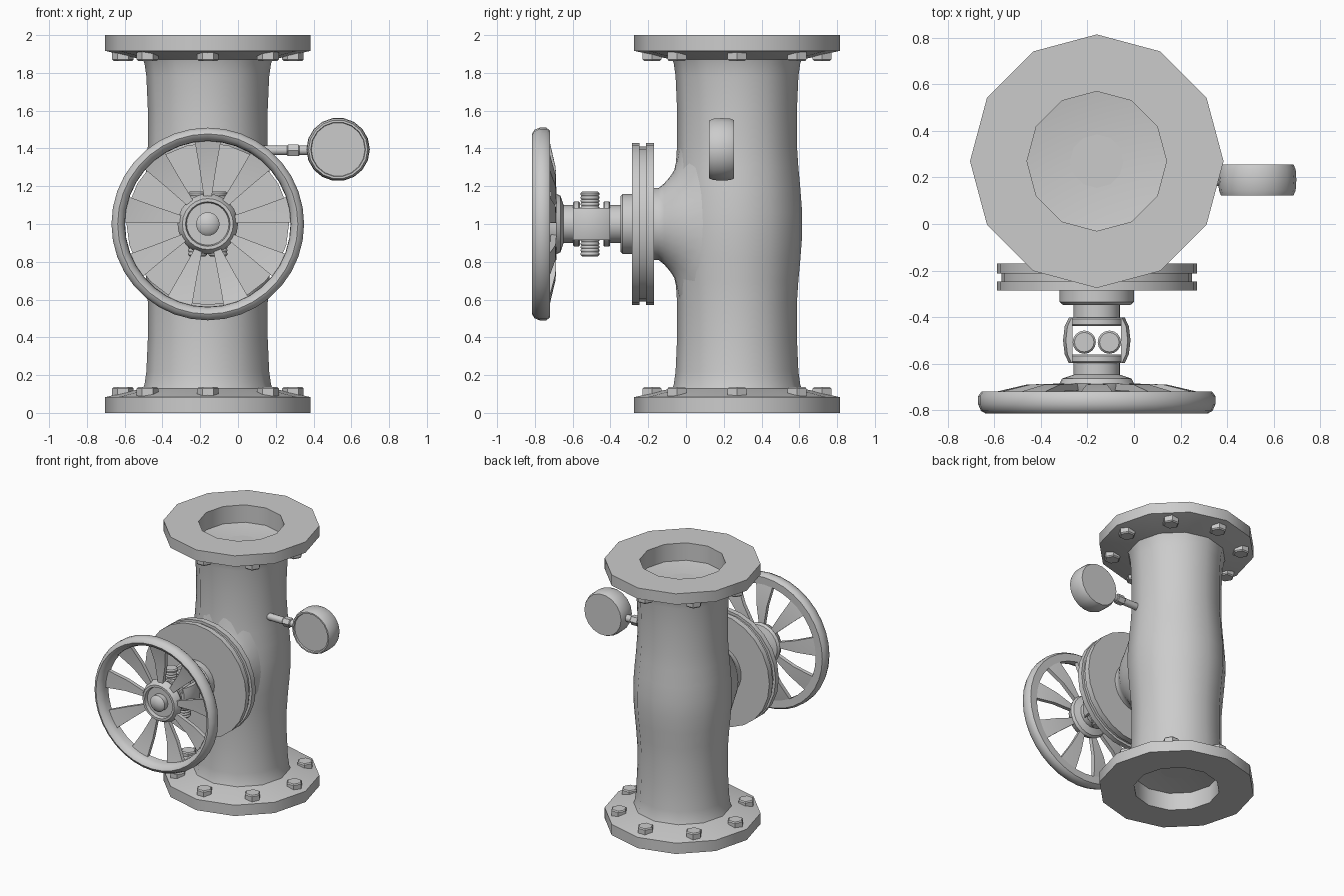
import bpy, bmesh
from math import sin, cos, pi, radians, sqrt

if "Cube" in bpy.data.objects:
    bpy.data.objects.remove(bpy.data.objects["Cube"])

CX, CY, CZ = -0.16, 0.27, 1.0   # pipe axis (x, y) and branch height


def finish(name, bm):
    bmesh.ops.remove_doubles(bm, verts=bm.verts, dist=1e-5)
    bmesh.ops.recalc_face_normals(bm, faces=bm.faces)
    me = bpy.data.meshes.new(name)
    bm.to_mesh(me)
    bm.free()
    ob = bpy.data.objects.new(name, me)
    bpy.context.collection.objects.link(ob)
    return ob


def bridge(bm, rings, closed=False):
    """Join equal-length closed loops of points with quads."""
    loops = [[bm.verts.new(p) for p in ring] for ring in rings]
    pairs = list(zip(loops, loops[1:])) + ([(loops[-1], loops[0])] if closed else [])
    n = len(loops[0])
    for a, b in pairs:
        for i in range(n):
            j = (i + 1) % n
            bm.faces.new((a[i], a[j], b[j], b[i]))


def lathe(name, profile, center, axis='Z', segs=24, closed=False, phase=0.0):
    """Revolve (radius, position) points about an axis through center."""
    cx, cy, cz = center
    rings = []
    for r, h in profile:
        ring = []
        for i in range(segs):
            t = 2 * pi * i / segs + phase
            a, b = r * cos(t), r * sin(t)
            p = {'Z': (a, b, h), 'Y': (a, h, b), 'X': (h, a, b)}[axis]
            ring.append((p[0] + cx, p[1] + cy, p[2] + cz))
        rings.append(ring)
    bm = bmesh.new()
    bridge(bm, rings, closed)
    return finish(name, bm)


def rod(name, r, h0, h1, center, axis, segs=16, ch=0.006):
    """Chamfered solid cylinder."""
    return lathe(name, [(0, h0), (r - ch, h0), (r, h0 + ch), (r, h1 - ch),
                        (r - ch, h1), (0, h1)], center, axis, segs)


PIPE = (CX, CY, 0)
STEM = (CX, 0, CZ)

# Main pipe with a swollen middle, symmetric top to bottom
half = [(0.35, 0.11), (0.335, 0.15), (0.325, 0.22), (0.317, 0.40), (0.317, 0.58),
        (0.325, 0.70), (0.336, 0.82), (0.345, 0.94)]
lathe("pipe_body", half + [(r, 2 - z) for r, z in reversed(half)], PIPE, 'Z', 12)

# End flanges with blind bores, and their hex bolts
flange = [(0, 0.15), (0.30, 0.15), (0.30, 0), (0.545, 0), (0.545, 0.083),
          (0.345, 0.13), (0, 0.13 + 0.03)]
for label, f in (("bottom", lambda z: z), ("top", lambda z: 2 - z)):
    lathe(label + "_flange", [(r, f(z)) for r, z in flange], PIPE, 'Z', 12)
    for k in range(8):
        t = k * pi / 4
        lathe(f"{label}_bolt_{k}",
              [(0, f(0.08)), (0.058, f(0.08)), (0.058, f(0.128)), (0.05, f(0.136)), (0, f(0.136))],
              (CX + 0.45 * cos(t), CY + 0.45 * sin(t), 0), 'Z', 6)

# Branch neck that flares into the pipe wall
bm = bmesh.new()
rings = []
# (x radius, z radius, y, share of pipe-wall shape)
for rx, rz, y, w in [(0.19, 0.19, -0.18, 0), (0.19, 0.19, -0.145, 0), (0.205, 0.215, -0.115, 0),
                     (0.235, 0.25, -0.085, 0.15), (0.265, 0.285, -0.062, 0.5),
                     (0.295, 0.35, -0.048, 0.85), (0.315, 0.45, -0.03, 1)]:
    ring = []
    for i in range(32):
        t = 2 * pi * i / 32
        x = rx * cos(t)
        wall = CY - sqrt(0.335 ** 2 - x * x)
        ring.append((CX + x, y + w * (wall + 0.065), CZ + rz * sin(t)))
    rings.append(ring)
bridge(bm, rings)
finish("branch_neck", bm)

# Bonnet: two discs with a gasket between them
lathe("bonnet_discs", [(0, -0.17), (0.43, -0.17), (0.43, -0.213), (0.41, -0.213), (0.41, -0.247),
                       (0.43, -0.247), (0.43, -0.286), (0, -0.286)], STEM, 'Y', 24)
lathe("stem_collar", [(0.16, -0.28), (0.16, -0.335), (0.145, -0.348), (0.10, -0.348),
                      (0.10, -0.41), (0, -0.41)], STEM, 'Y', 24)

# Yoke: end rings, bowed side cheeks, two packing bolts
rod("yoke_back_ring", 0.12, -0.438, -0.402, STEM, 'Y', 20)
rod("yoke_front_ring", 0.12, -0.598, -0.562, STEM, 'Y', 20)
for side, s in (("left", -1), ("right", 1)):
    bm = bmesh.new()
    sections = []
    for y, xo in [(-0.598, 0.12), (-0.56, 0.138), (-0.50, 0.145), (-0.44, 0.138), (-0.402, 0.12)]:
        sections.append([(CX + s * x, y, CZ + z) for x, z in
                         [(0.105, -0.085), (xo - 0.012, -0.085), (xo, -0.04), (xo, 0.04),
                          (xo - 0.012, 0.085), (0.105, 0.085)]])
    bridge(bm, sections)
    bmesh.ops.holes_fill(bm, edges=bm.edges)
    finish(side + "_yoke_cheek", bm)
    prof = [(0, -0.172), (0.042, -0.172), (0.05, -0.164)]
    for k in range(4):                      # shallow thread ridges
        z = -0.155 + k * 0.018
        prof += [(0.05, z), (0.045, z + 0.006), (0.05, z + 0.012)]
    prof += [(r, -z) for r, z in reversed(prof)]
    lathe(side + "_packing_bolt", prof, (CX + s * 0.054, -0.508, CZ), 'Z', 16)

# Hand wheel: hub, rim and nine wedge spokes
lathe("wheel_hub", [(0, -0.59), (0.10, -0.59), (0.10, -0.648), (0.15, -0.665), (0.16, -0.685),
                    (0.15, -0.715), (0.135, -0.738), (0.118, -0.738), (0.112, -0.712),
                    (0.062, -0.712), (0.062, -0.75), (0.045, -0.768), (0, -0.775)], STEM, 'Y', 24)
lathe("wheel_rim", [(0.438, -0.722), (0.495, -0.72), (0.51, -0.74), (0.51, -0.775), (0.498, -0.803),
                    (0.477, -0.815), (0.455, -0.803), (0.44, -0.77)], STEM, 'Y', 36, closed=True)
for k in range(9):
    t = pi / 2 + 2 * pi * k / 9
    bm = bmesh.new()
    sections = []
    for r, half_a, y in [(0.13, 8, -0.685), (0.30, 8.5, -0.69), (0.45, 9, -0.725)]:
        pts = []
        for da, dy in ((-half_a, 0), (0, 0), (half_a, 0), (half_a, -0.03), (0, -0.03), (-half_a, -0.03)):
            a = t + radians(da)
            pts.append((CX + r * cos(a), y + dy, CZ + r * sin(a)))
        sections.append(pts)
    bridge(bm, sections)
    bmesh.ops.holes_fill(bm, edges=bm.edges)
    finish(f"wheel_spoke_{k}", bm)

# Pressure gauge on a side tube
GAUGE = (0.53, 0, 1.395)
lathe("gauge_case", [(0, 0.135), (0.142, 0.135), (0.145, 0.123), (0.156, 0.123), (0.165, 0.145),
                     (0.168, 0.19), (0.165, 0.235), (0.156, 0.255), (0, 0.255)], GAUGE, 'Y', 18)
rod("gauge_tube", 0.026, 0.08, 0.39, (0, 0.19, 1.39), 'X', 12)
rod("gauge_nut", 0.036, 0.26, 0.325, (0, 0.19, 1.39), 'X', 6)

# Smooth shading with crisp edges
for ob in bpy.context.scene.objects:
    ob.select_set(True)
    bpy.context.view_layer.objects.active = ob
bpy.ops.object.shade_smooth_by_angle(angle=radians(40))
